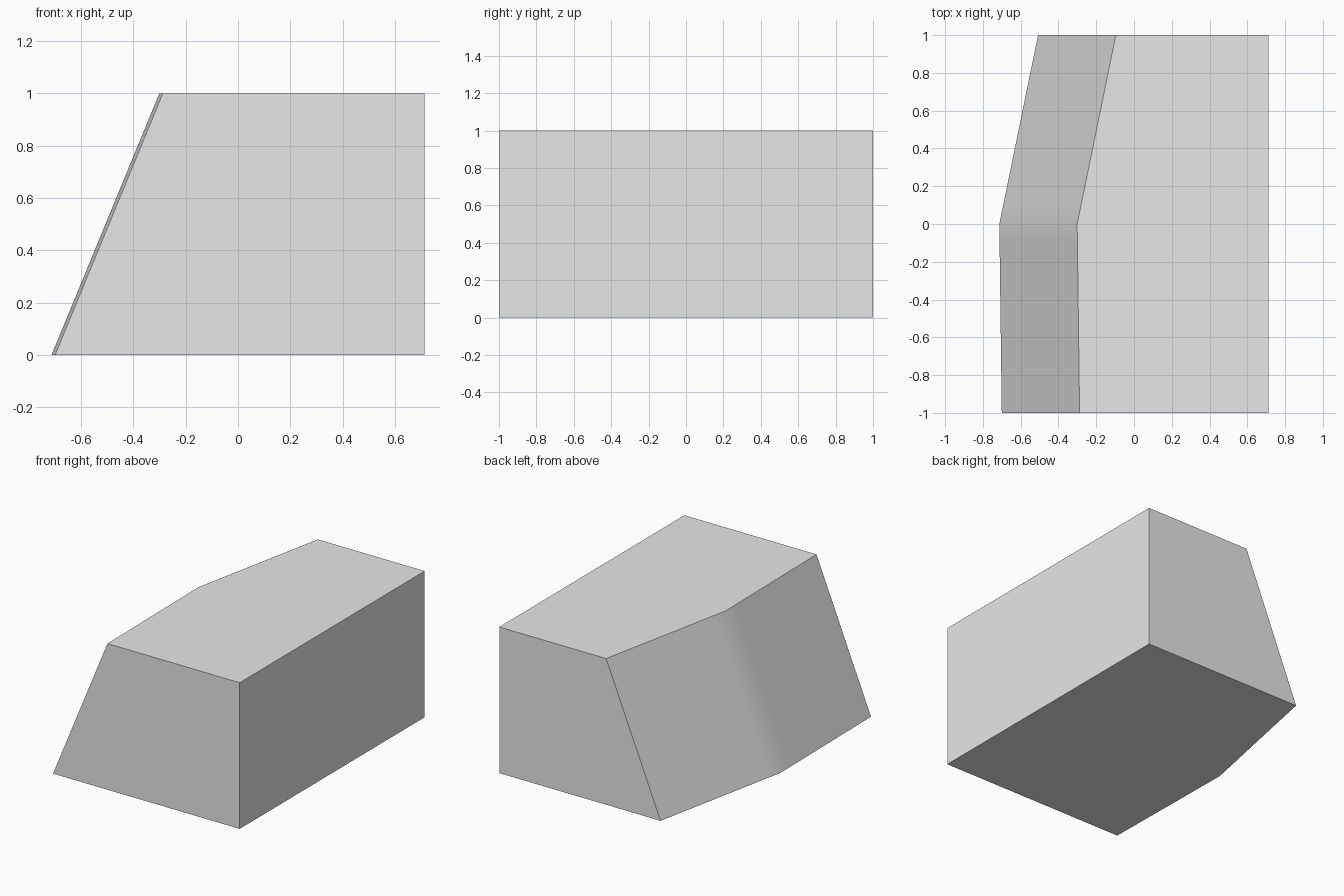
import bpy
import bmesh
import math

cube = bpy.data.objects.get("Cube")
if cube:
    bpy.data.objects.remove(cube, do_unlink=True)

# One plain grey for the whole block
grey = bpy.data.materials.new("light grey")
grey.use_nodes = True
colour = (0.8, 0.8, 0.8, 1)
grey.diffuse_color = colour
grey.node_tree.nodes["Principled BSDF"].inputs["Base Color"].default_value = colour

HEIGHT, LEAN, STRAIGHT_X = 1.0, 0.412, 0.713


def bent_x(y):
    """Foot of the leaning side, bent at the middle of its length."""
    return -0.713 + (0.205 * y if y > 0 else -0.013 * y)


# Floor outline: straight side, then the bent side with rows close to the bend
rows = [1, 0.1, 0, -0.1, -1]
outline = [(STRAIGHT_X, -1), (STRAIGHT_X, 1)] + [(bent_x(y), y) for y in rows]

bm = bmesh.new()
floor = [bm.verts.new((x, y, 0)) for x, y in outline]
roof = [bm.verts.new((x + (LEAN if x < 0 else 0), y, HEIGHT)) for x, y in outline]
bm.faces.new(floor)
bm.faces.new(roof)
for i in range(len(outline)):
    j = (i + 1) % len(outline)
    bm.faces.new((floor[i], floor[j], roof[j], roof[i]))
bmesh.ops.recalc_face_normals(bm, faces=bm.faces[:])

mesh = bpy.data.meshes.new("leaning_block")
bm.to_mesh(mesh)
bm.free()
mesh.materials.append(grey)
block = bpy.data.objects.new("leaning_block", mesh)
bpy.context.collection.objects.link(block)

# Soft shading over the bend, sharp edges elsewhere
bpy.ops.object.select_all(action="DESELECT")
block.select_set(True)
bpy.context.view_layer.objects.active = block
bpy.ops.object.shade_smooth_by_angle(angle=math.radians(20))
